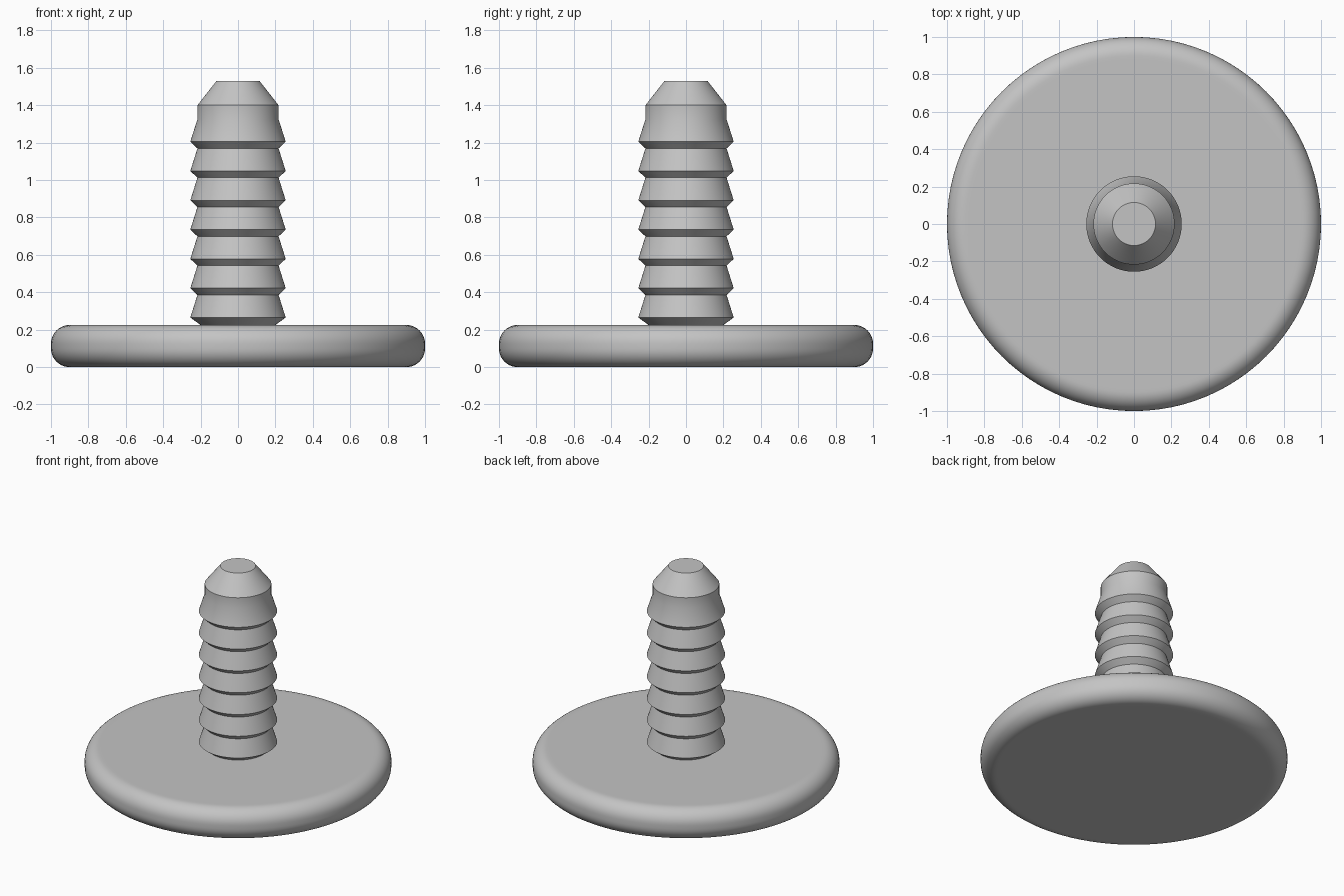
import bpy
import bmesh
from math import cos, sin, pi, radians

cube = bpy.data.objects.get("Cube")
if cube:
    bpy.data.objects.remove(cube, do_unlink=True)

grey = bpy.data.materials.new("grey plastic")
grey.use_nodes = True
colour = (0.55, 0.55, 0.55, 1)
grey.diffuse_color = colour
grey.node_tree.nodes["Principled BSDF"].inputs["Base Color"].default_value = colour


def lathe(name, profile, sides=96):
    """Turn a bottom-to-top (radius, height) profile about z and cap both ends."""
    bm = bmesh.new()
    rings = []
    for r, z in profile:
        rings.append([bm.verts.new((r * cos(2 * pi * i / sides),
                                    r * sin(2 * pi * i / sides), z))
                      for i in range(sides)])
    for low, high in zip(rings, rings[1:]):
        for i in range(sides):
            j = (i + 1) % sides
            bm.faces.new((low[i], low[j], high[j], high[i]))
    bm.faces.new(rings[0][::-1])
    bm.faces.new(rings[-1])
    mesh = bpy.data.meshes.new(name)
    bm.to_mesh(mesh)
    bm.free()
    mesh.materials.append(grey)
    obj = bpy.data.objects.new(name, mesh)
    bpy.context.collection.objects.link(obj)
    bpy.ops.object.select_all(action='DESELECT')
    obj.select_set(True)
    bpy.context.view_layer.objects.active = obj
    bpy.ops.object.shade_smooth_by_angle(angle=radians(30))
    return obj


# Round head with a rolled rim
thick, fillet, steps = 0.225, 0.1, 10
arc = [(1 - fillet + fillet * sin(pi / 2 * k / steps),
        fillet - fillet * cos(pi / 2 * k / steps)) for k in range(steps + 1)]
rim = arc + [(r, thick - z) for r, z in reversed(arc)]
inner = 1 - fillet - 0.02
lathe("head_disc", [(inner, 0)] + rim + [(inner, thick)])

# Barbed shank: seven flared ribs, then a tapered tip
ribs, pitch, first = 7, 0.1567, 0.265
shank = [(0.2, thick - 0.02), (0.2, thick)]
for k in range(ribs):
    z = first + k * pitch
    if k:
        shank.append((0.217, z - 0.036))
    shank.append((0.255, z))
shank += [(0.217, 1.325), (0.217, 1.4), (0.115, 1.53)]
lathe("barbed_shank", shank)
